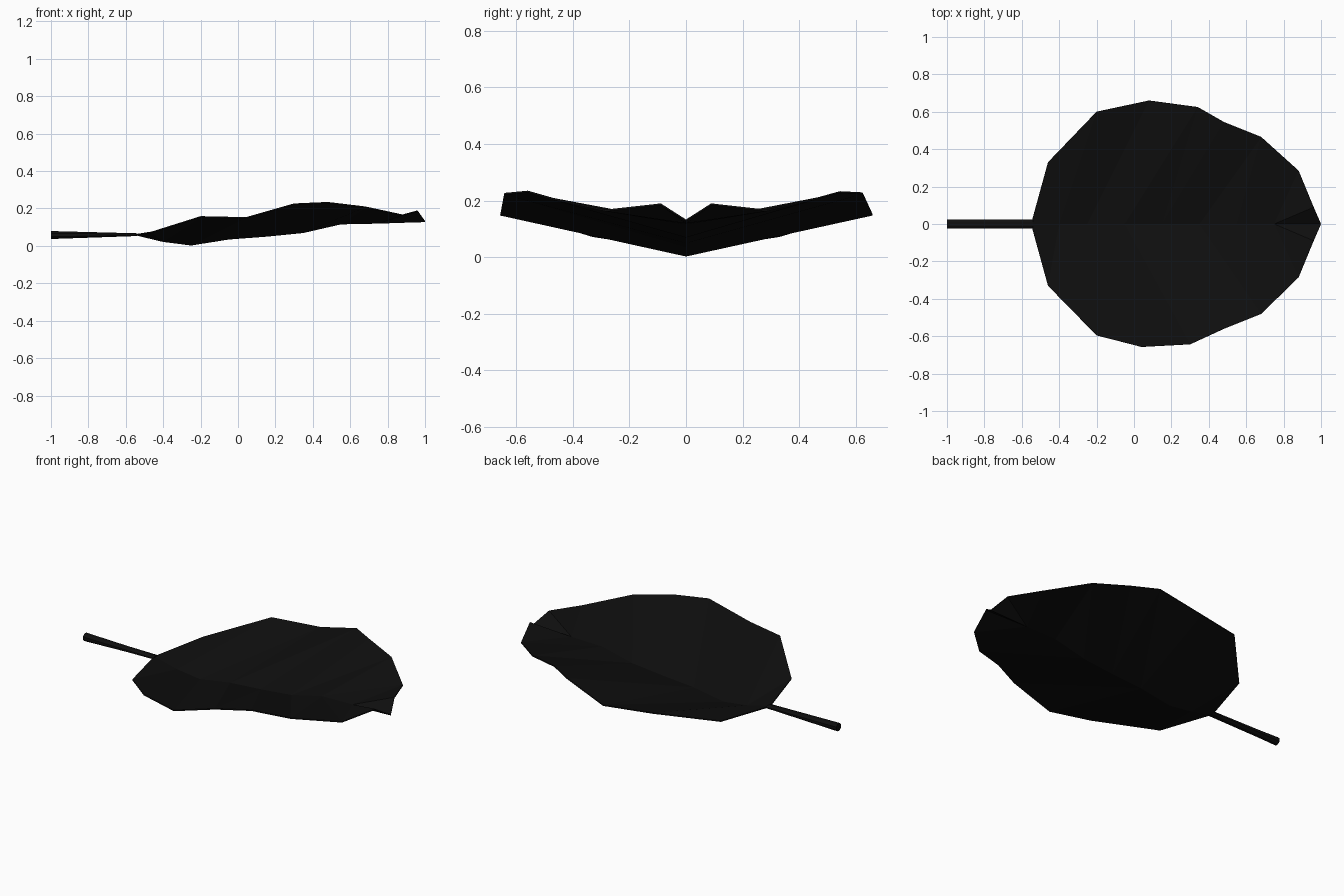
import bpy, bmesh, math

cube = bpy.data.objects.get("Cube")
if cube:
    bpy.data.objects.remove(cube)


def material(name, colour):
    mat = bpy.data.materials.new(name)
    mat.use_nodes = True
    mat.diffuse_color = colour
    mat.node_tree.nodes["Principled BSDF"].inputs["Base Color"].default_value = colour
    return mat


def add_object(name, bm, mat):
    mesh = bpy.data.meshes.new(name)
    bmesh.ops.recalc_face_normals(bm, faces=bm.faces)
    bm.to_mesh(mesh)
    bm.free()
    mesh.materials.append(mat)
    obj = bpy.data.objects.new(name, mesh)
    bpy.context.collection.objects.link(obj)
    return obj


black = material("near black", (0.0045, 0.0045, 0.0045, 1))

# Leaf blade: ribs run from the sunken midrib (x, z) to the wavy edge
base, tip = (-0.55, 0, 0.06), (1.0, 0, 0.13)
midrib = [(-0.4, 0.024), (-0.25, 0.005), (-0.05, 0.037), (0.15, 0.052),
          (0.35, 0.072), (0.55, 0.118), (0.75, 0.122), (0.9, 0.127)]
back_edge = [(-0.46, 0.33, 0.074), (-0.2, 0.6, 0.156), (0.08, 0.66, 0.15), (0.34, 0.625, 0.226),
             (0.48, 0.545, 0.23), (0.68, 0.465, 0.208), (0.88, 0.285, 0.165), (0.96, 0.09, 0.187)]
front_edge = [(-0.46, 0.33, 0.074), (-0.2, 0.595, 0.156), (0.04, 0.657, 0.15), (0.3, 0.643, 0.224),
              (0.48, 0.56, 0.232), (0.68, 0.48, 0.208), (0.88, 0.285, 0.165), (0.96, 0.09, 0.187)]

bm = bmesh.new()
v_base, v_tip = bm.verts.new(base), bm.verts.new(tip)
mid = [bm.verts.new((x, 0, z)) for x, z in midrib]
for side, edge in ((1, back_edge), (-1, front_edge)):
    rim = [bm.verts.new((x, side * y, z)) for x, y, z in edge]
    bm.faces.new((v_base, mid[0], rim[0]))
    for i in range(len(mid) - 1):
        bm.faces.new((mid[i], mid[i + 1], rim[i + 1]))
        bm.faces.new((mid[i], rim[i + 1], rim[i]))
    bm.faces.new((mid[-1], v_tip, rim[-1]))
leaf = add_object("leaf_blade", bm, black)
thickness = leaf.modifiers.new("thickness", "SOLIDIFY")
thickness.thickness = 0.006
thickness.offset = 0

# Stalk: eight-sided rod that flattens where it meets the blade
bm = bmesh.new()
sides = 8
rings = []
for x, z, height in ((-1.0, 0.058, 0.023), (-0.54, 0.06, 0.008)):
    angles = [math.tau * (i + 0.5) / sides for i in range(sides)]
    rings.append([bm.verts.new((x, 0.025 * math.cos(a), z + height * math.sin(a))) for a in angles])
for i in range(sides):
    j = (i + 1) % sides
    bm.faces.new((rings[0][i], rings[0][j], rings[1][j], rings[1][i]))
for ring in rings:
    bm.faces.new(ring)
add_object("leaf_stalk", bm, black)
